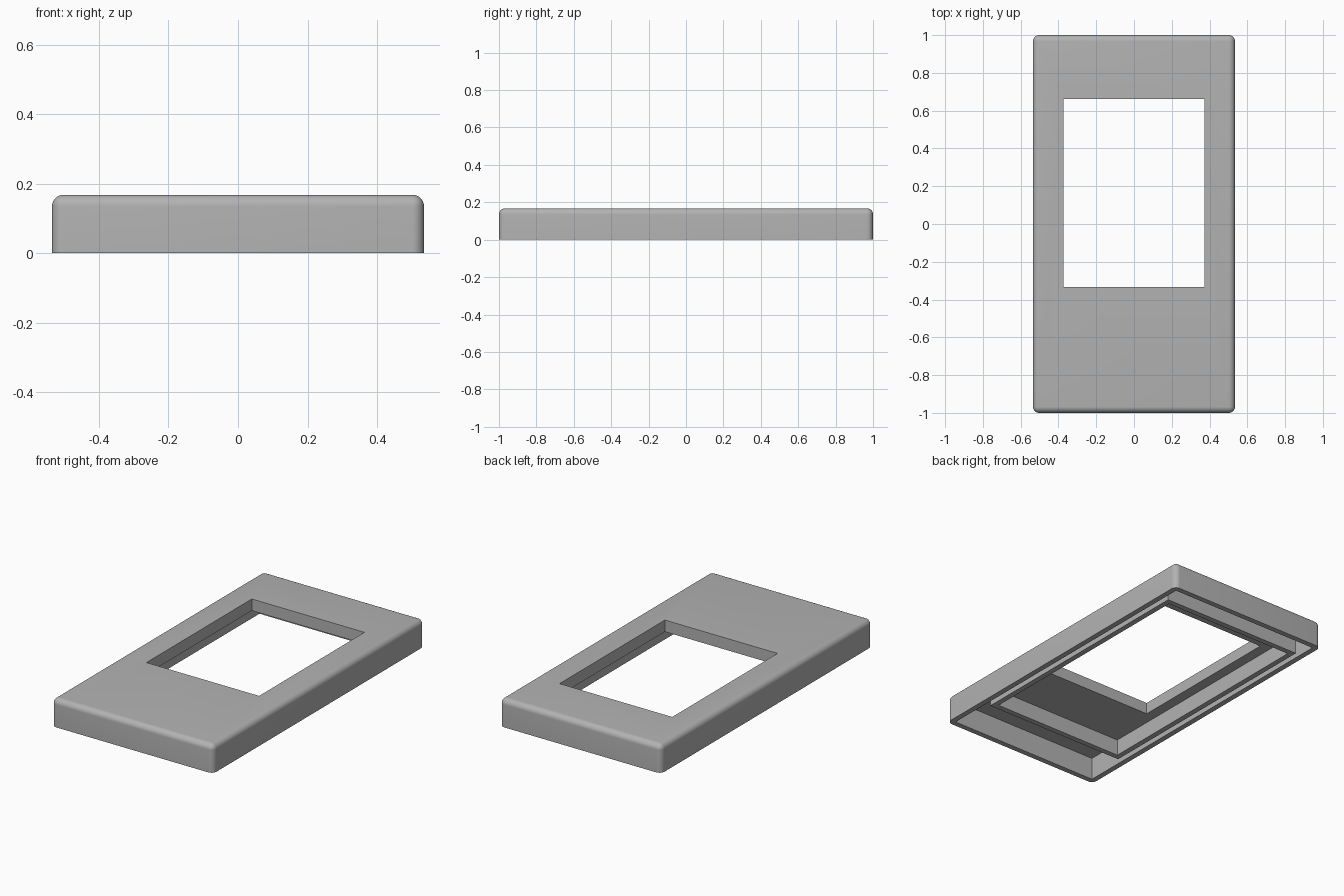
import bpy
import bmesh
from mathutils import Vector

old = bpy.data.objects.get("Cube")
if old:
    bpy.data.objects.remove(old, do_unlink=True)

HALF_X, HALF_Y, HEIGHT = 0.535, 1.0, 0.168
WALL = 0.033
ROOF = HEIGHT - WALL          # underside of the thin roof
STEP = 0.098                  # underside of the thicker plate around the window
BELOW = -0.1

grey = bpy.data.materials.new("case_grey")
grey.use_nodes = True
colour = (0.45, 0.45, 0.45, 1)
grey.diffuse_color = colour
grey.node_tree.nodes["Principled BSDF"].inputs["Base Color"].default_value = colour


def block(name, half_x, y0, y1, z0, z1, radius=0):
    """Box between the given limits; a radius rounds every edge but the bottom ones."""
    bm = bmesh.new()
    bmesh.ops.create_cube(bm, size=1)
    size = Vector((2 * half_x, y1 - y0, z1 - z0))
    bmesh.ops.scale(bm, vec=size, verts=bm.verts)
    bmesh.ops.translate(bm, vec=(0, (y0 + y1) / 2, (z0 + z1) / 2), verts=bm.verts)
    if radius:
        edges = [e for e in bm.edges if max(v.co.z for v in e.verts) > z0 + 0.001]
        bmesh.ops.bevel(bm, geom=edges, offset=radius, segments=8,
                        profile=0.5, affect='EDGES')
    mesh = bpy.data.meshes.new(name)
    bm.to_mesh(mesh)
    bm.free()
    mesh.materials.append(grey)
    obj = bpy.data.objects.new(name, mesh)
    bpy.context.collection.objects.link(obj)
    return obj


def combine(target, tool, operation):
    """Apply a boolean and discard the tool."""
    bpy.ops.object.select_all(action='DESELECT')
    bpy.context.view_layer.objects.active = target
    target.select_set(True)
    mod = target.modifiers.new(tool.name, 'BOOLEAN')
    mod.operation = operation
    mod.solver = 'EXACT'
    mod.object = tool
    bpy.ops.object.modifier_apply(modifier=mod.name)
    bpy.data.objects.remove(tool, do_unlink=True)


# Rounded outer case, hollowed from below
case = block("case_cover", HALF_X, -HALF_Y, HALF_Y, 0, HEIGHT, WALL)
combine(case, block("cavity", HALF_X - WALL, WALL - HALF_Y, HALF_Y - WALL, BELOW, ROOF),
        'DIFFERENCE')

# Inner rim under the roof, with a shallower pocket inside it
RIM_X, RIM_Y0, RIM_Y1 = 0.47, -0.70, 0.86
combine(case, block("inner_rim", RIM_X, RIM_Y0, RIM_Y1, 0, HEIGHT - WALL / 2), 'UNION')
combine(case, block("pocket", RIM_X - WALL, RIM_Y0 + WALL, RIM_Y1 - WALL, BELOW, STEP),
        'DIFFERENCE')

# Window opening through the top
combine(case, block("window", 0.373, -0.333, 0.663, BELOW, HEIGHT + 0.1), 'DIFFERENCE')

bpy.ops.object.shade_smooth_by_angle(angle=0.52)
